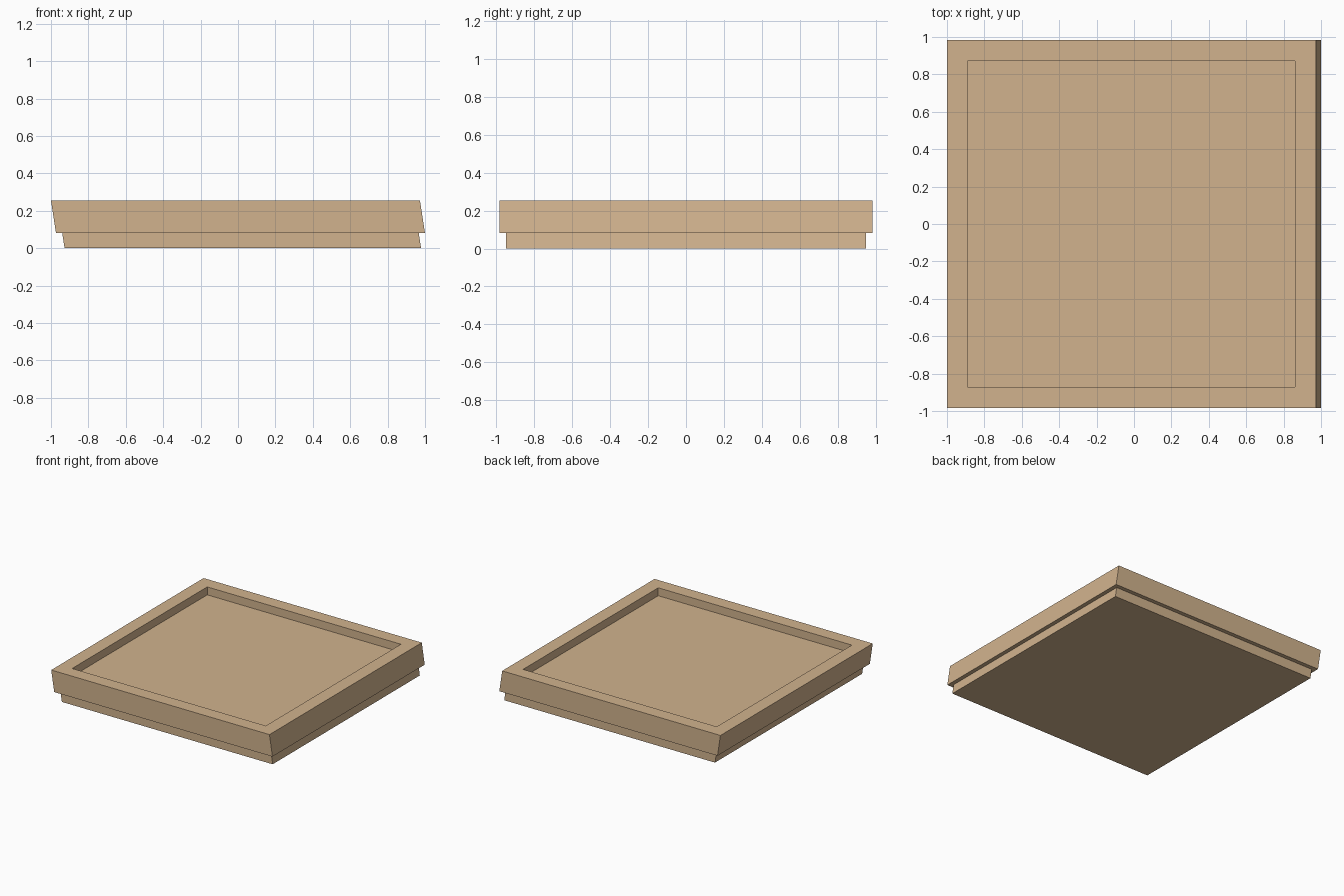
import bpy, bmesh

if "Cube" in bpy.data.objects:
    bpy.data.objects.remove(bpy.data.objects["Cube"])

SLANT = -0.154          # sideways lean: x shift per unit of height
MID_Z = 0.167           # height at which the lean puts the centre on x = 0

wood = bpy.data.materials.new("tan_wood")
wood.diffuse_color = (0.64, 0.45, 0.27, 1)
wood.use_nodes = True
wood.node_tree.nodes["Principled BSDF"].inputs["Base Color"].default_value = wood.diffuse_color


def slanted_slab(name, width, depth, z0, z1, rim=0, recess=0):
    """Box leaning in x, optionally with a straight-sided recess in its top."""
    bm = bmesh.new()
    bmesh.ops.create_cube(bm, size=1)
    for v in bm.verts:
        z = z1 if v.co.z > 0 else z0
        v.co = (v.co.x * width + SLANT * (z - MID_Z), v.co.y * depth, z)
    if rim:
        bm.normal_update()
        top = max(bm.faces, key=lambda f: f.calc_center_median().z)
        # inner rim, then a copy of it for the recess walls
        bmesh.ops.inset_region(bm, faces=[top], thickness=rim, use_even_offset=True)
        bmesh.ops.inset_individual(bm, faces=[top], thickness=0)
        bmesh.ops.translate(bm, verts=top.verts, vec=(0, 0, -recess))
    bmesh.ops.recalc_face_normals(bm, faces=bm.faces)
    mesh = bpy.data.meshes.new(name)
    bm.to_mesh(mesh)
    bm.free()
    mesh.materials.append(wood)
    obj = bpy.data.objects.new(name, mesh)
    bpy.context.collection.objects.link(obj)
    return obj


# Narrower foot below, recessed tray above
slanted_slab("base_plinth", 1.906, 1.90, 0, 0.081)
slanted_slab("recessed_tray", 1.973, 1.967, 0.081, 0.254, rim=0.111, recess=0.065)
